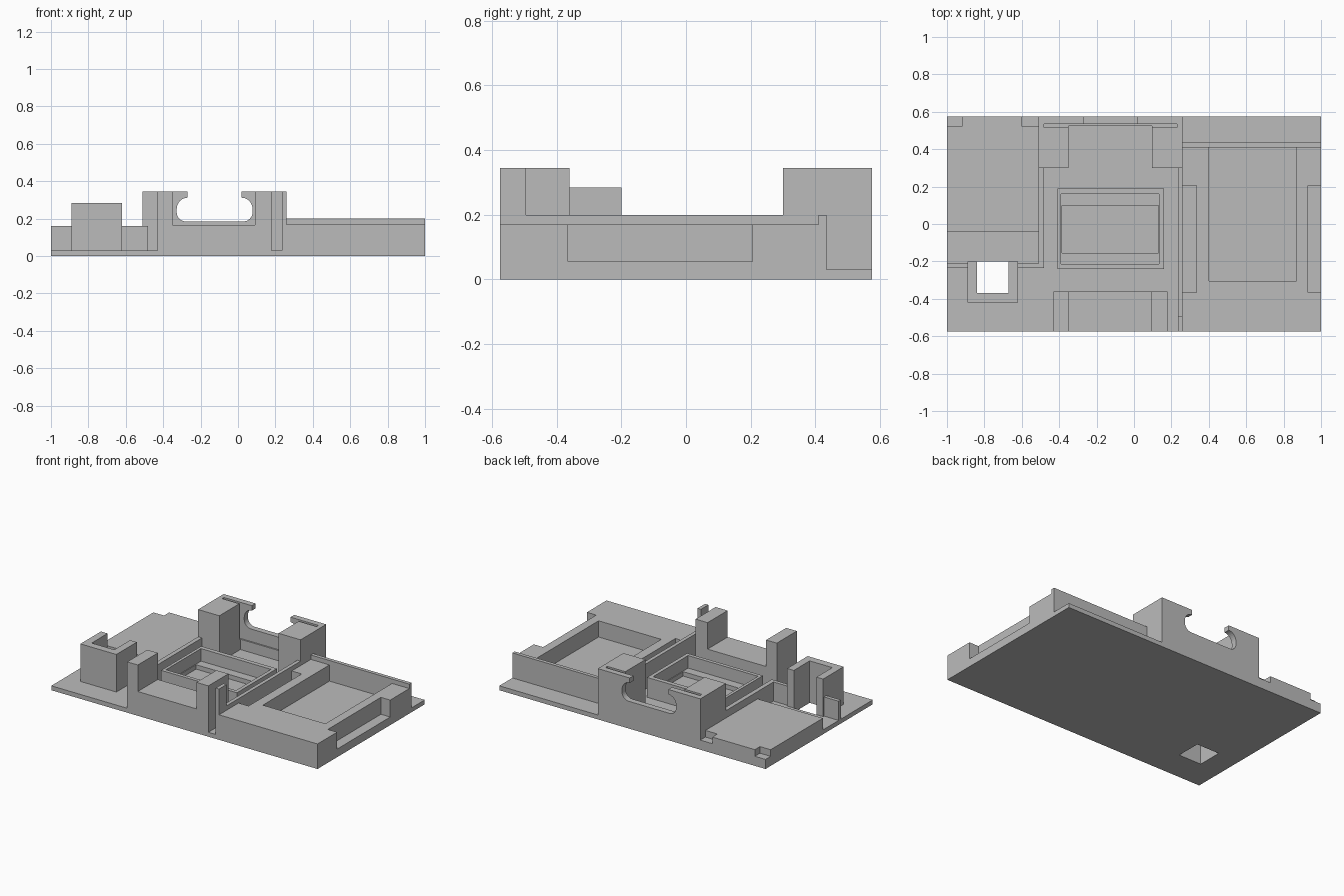
import bpy, bmesh, math

old = bpy.data.objects.get("Cube")
if old:
    bpy.data.objects.remove(old)

grey = bpy.data.materials.new("plain_grey")
grey.use_nodes = True
grey.diffuse_color = (0.5, 0.5, 0.5, 1)
grey.node_tree.nodes["Principled BSDF"].inputs["Base Color"].default_value = (0.5, 0.5, 0.5, 1)


def prism(name, outline, y0, y1):
    """Extrude an x-z outline along y."""
    bm = bmesh.new()
    face = bm.faces.new([bm.verts.new((x, y0, z)) for x, z in outline])
    new = bmesh.ops.extrude_face_region(bm, geom=[face])["geom"]
    for v in new:
        if isinstance(v, bmesh.types.BMVert):
            v.co.y = y1
    bmesh.ops.recalc_face_normals(bm, faces=bm.faces)
    mesh = bpy.data.meshes.new(name)
    bm.to_mesh(mesh)
    bm.free()
    mesh.materials.append(grey)
    obj = bpy.data.objects.new(name, mesh)
    bpy.context.collection.objects.link(obj)
    return obj


def box(name, x0, x1, y0, y1, z0, z1):
    return prism(name, [(x0, z0), (x1, z0), (x1, z1), (x0, z1)], y0, y1)


def cut(obj, *cutters):
    for c in cutters:
        c.hide_render = True
        c.hide_viewport = True
        c.display_type = 'WIRE'
        mod = obj.modifiers.new("cut", 'BOOLEAN')
        mod.operation = 'DIFFERENCE'
        mod.solver = 'EXACT'
        mod.object = c


FLOOR = 0.03
BACK = 0.575
MID = -0.125      # centre line of the middle bay
HIGH = 0.345
OVER = 0.5        # cutters reach above everything

# Base plate with a square through hole
base = box("base_plate", -1, 1, -BACK, BACK, 0, FLOOR)
cut(base, box("hole_cutter", -0.84, -0.67, -0.37, -0.2, -0.1, OVER))

# Right tray with pocket and two side recesses
tray = box("right_tray", 0.26, 1, -BACK, 0.41, 0, 0.17)
cut(tray,
    box("pocket_cutter", 0.4, 0.87, -0.305, 0.42, 0.06, OVER),
    box("inner_recess_cutter", 0.2, 0.335, -0.365, 0.205, 0.055, OVER),
    box("outer_recess_cutter", 0.93, 1.1, -0.365, 0.205, 0.055, OVER))
box("tray_back_wall", 0.26, 1, 0.41, 0.435, 0, 0.2)

# Rail between the tray and the middle bay, with a post at its front
box("tray_rail", 0.235, 0.26, -0.495, 0.3, 0, 0.2)
box("rail_post", 0.235, 0.26, -BACK, -0.495, 0, HIGH)

# Front support: two towers joined by a low sill
front = box("front_support", -0.43, 0.18, -BACK, -0.36, 0, HIGH)
cut(front, box("front_gap_cutter", -0.35, 0.09, -0.7, -0.3, 0.165, OVER))

# Rear support: open cavity, card slot and a rounded clip opening
rear = box("rear_support", -0.51, 0.26, 0.3, BACK, 0, HIGH)
half = [(0.145, 0.4), (0.145, 0.312)]
for i in range(1, 9):
    a = math.radians(90 - i * 11.25)
    half.append((0.145 + 0.058 * math.cos(a), 0.25 + 0.062 * math.sin(a)))
for i in range(0, 9):
    a = math.radians(-i * 11.25)
    half.append((0.153 + 0.05 * math.cos(a), 0.235 + 0.05 * math.sin(a)))
outline = [(MID + x, z) for x, z in half] + [(MID - x, z) for x, z in reversed(half)]
cut(rear,
    box("cavity_cutter", -0.35, 0.095, 0.2, 0.525, FLOOR, OVER),
    box("slot_cutter", -0.48, 0.23, 0.515, 0.535, 0.1, OVER),
    prism("clip_cutter", outline, 0.53, 0.7))

# Middle frame with a stepped floor
frame = box("middle_frame", -0.41, 0.16, -0.24, 0.19, 0, 0.165)
cut(frame,
    box("frame_cutter", -0.39, 0.135, -0.215, 0.16, 0.08, OVER),
    box("frame_well_cutter", -0.385, 0.13, -0.155, 0.1, 0.05, OVER))

# Left slab with notched rear corners
slab = box("left_slab", -1, -0.51, -0.04, BACK, 0, 0.11)
cut(slab,
    box("outer_notch_cutter", -1.1, -0.92, 0.52, 0.7, 0.065, OVER),
    box("inner_notch_cutter", -0.6, -0.5, 0.52, 0.7, 0.065, OVER))

# Low walls around the left bay
box("left_bay_side_wall", -0.51, -0.48, -0.235, 0.3, 0, 0.16)
box("left_bay_front_wall_inner", -0.62, -0.51, -0.235, -0.21, 0, 0.16)
box("left_bay_front_wall_outer", -1, -0.89, -0.235, -0.21, 0, 0.16)

# Upright holder, open to the rear
holder = box("square_holder", -0.89, -0.62, -0.42, -0.2, 0, 0.285)
cut(holder, box("holder_cutter", -0.84, -0.67, -0.37, -0.1, -0.1, OVER))
